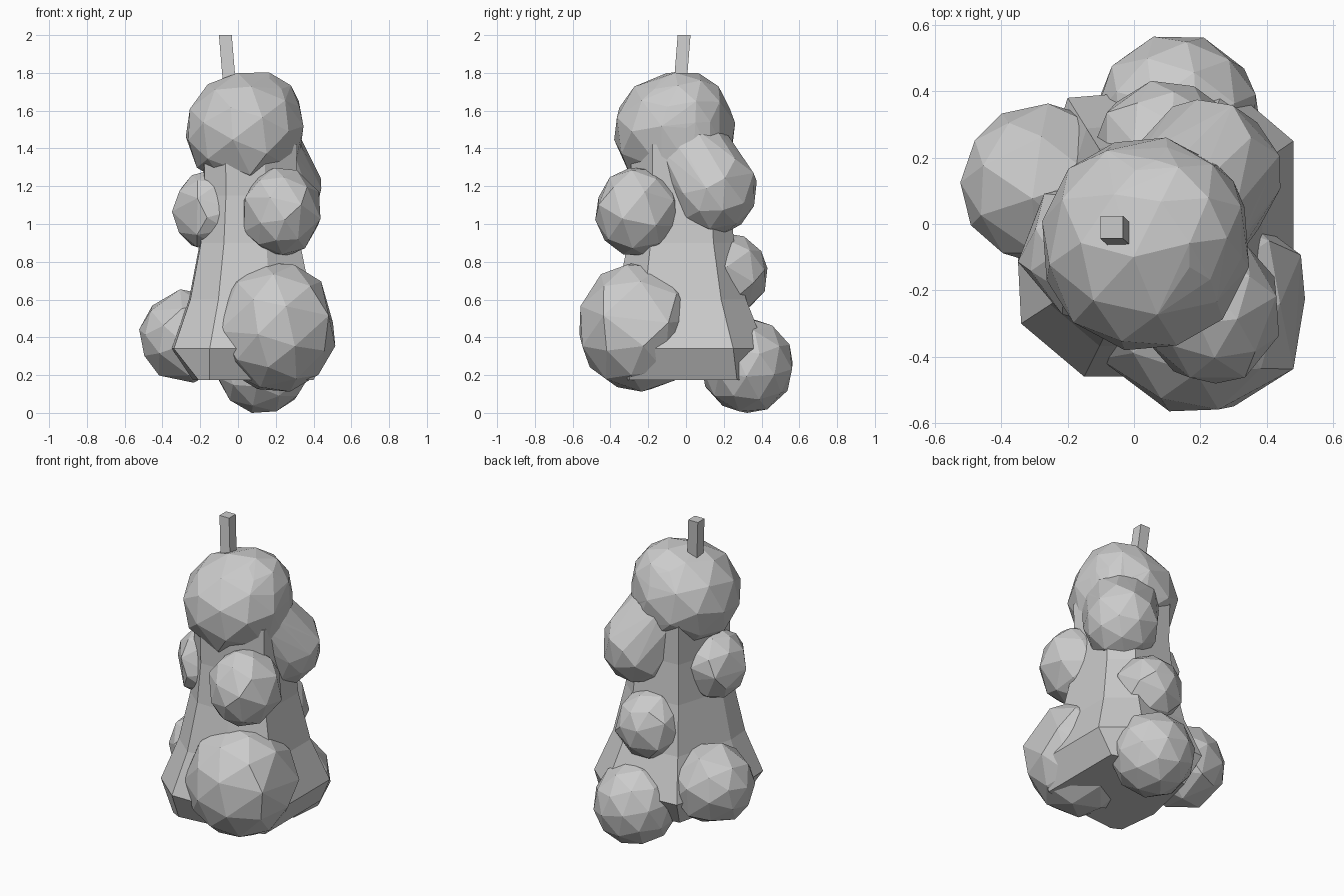
import bpy, bmesh
from mathutils import Matrix, Euler

if "Cube" in bpy.data.objects:
    bpy.data.objects.remove(bpy.data.objects["Cube"])


def finish(bm, name):
    bmesh.ops.recalc_face_normals(bm, faces=bm.faces)
    mesh = bpy.data.meshes.new(name)
    bm.to_mesh(mesh)
    bm.free()
    obj = bpy.data.objects.new(name, mesh)
    bpy.context.collection.objects.link(obj)
    return obj


def add_ball(bm, centre, radii, turn):
    m = (Matrix.Translation(centre) @ Matrix.Diagonal((*radii, 1))
         @ Euler((turn, turn * 0.7, turn * 1.3)).to_matrix().to_4x4())
    bmesh.ops.create_icosphere(bm, subdivisions=2, radius=1.0, matrix=m)


def wrap(bm):
    """Keep only the convex hull of the mesh."""
    hull = bmesh.ops.convex_hull(bm, input=bm.verts[:])
    inner = {g for g in hull["geom_interior"] + hull["geom_unused"]
             if isinstance(g, bmesh.types.BMVert)}
    bmesh.ops.delete(bm, geom=list(inner), context='VERTS')


def coarsen(obj, ratio):
    mod = obj.modifiers.new("facets", 'DECIMATE')
    mod.ratio = ratio


def loft(name, rings):
    bm = bmesh.new()
    loops = [[bm.verts.new(p) for p in ring] for ring in rings]
    n = len(loops[0])
    for a, b in zip(loops, loops[1:]):
        for i in range(n):
            j = (i + 1) % n
            bm.faces.new((a[i], a[j], b[j], b[i]))
    bm.faces.new(loops[0][::-1])
    bm.faces.new(loops[-1])
    return finish(bm, name)


# Tapered core of the cluster, with a chamfered foot
outline = [(0.48, 0.25), (0.48, -0.27), (0.2, -0.46), (-0.15, -0.46),
           (-0.34, -0.3), (-0.35, -0.1), (-0.2, 0.38), (0.28, 0.42)]
foot = [(0.4, 0.27), (0.4, -0.3), (0.15, -0.36), (-0.15, -0.39),
        (-0.21, -0.36), (-0.24, -0.1), (-0.15, 0.28), (0.22, 0.32)]
cx, cy = 0.06, -0.04
levels = [(0.34, 1.0), (0.6, 0.78), (0.9, 0.64), (1.15, 0.59), (1.42, 0.6)]
rings = [[(x, y, 0.175) for x, y in foot]]
rings += [[(cx + (x - cx) * s, cy + (y - cy) * s, z) for x, y in outline]
          for z, s in levels]
loft("core", rings)

# Round fruits around the core: name, centre, radii, turn, facet ratio
fruits = [
    ("fruit_large_front", (0.2, -0.25, 0.455), (0.33, 0.33, 0.352), 0.3, 0.9),
    ("fruit_upper_front", (0.23, -0.255, 1.065), (0.215, 0.23, 0.24), 0.8, 0.8),
    ("fruit_upper_left", (-0.14, -0.08, 1.07), (0.205, 0.21, 0.22), 0.5, 0.8),
    ("fruit_middle_back", (0.09, 0.22, 0.735), (0.212, 0.217, 0.22), 1.0, 0.8),
    ("fruit_low_left", (-0.27, 0.12, 0.407), (0.256, 0.247, 0.245), 0.6, 0.8),
    ("fruit_low_back", (0.13, 0.325, 0.252), (0.253, 0.25, 0.257), 1.2, 1.0),
]
for name, centre, radii, turn, ratio in fruits:
    bm = bmesh.new()
    add_ball(bm, centre, radii, turn)
    if name == "fruit_low_back":  # rests exactly on the ground
        low = min(v.co.z for v in bm.verts)
        bmesh.ops.translate(bm, verts=bm.verts, vec=(0, 0, -low))
    coarsen(finish(bm, name), ratio)

# Broad top mass, fuller toward the back right
bm = bmesh.new()
add_ball(bm, (0.035, -0.06, 1.49), (0.32, 0.33, 0.315), 0.4)
add_ball(bm, (0.105, -0.015, 1.57), (0.24, 0.25, 0.243), 0.7)
add_ball(bm, (0.10, 0.0, 1.39), (0.24, 0.24, 0.24), 1.1)
wrap(bm)
coarsen(finish(bm, "top_fruit"), 0.9)

# Upper back fruit, joined to the top mass by a thick neck
bm = bmesh.new()
add_ball(bm, (0.22, 0.15, 1.185), (0.225, 0.23, 0.245), 0.9)
add_ball(bm, (0.11, 0.02, 1.4), (0.235, 0.235, 0.2), 0.5)
wrap(bm)
coarsen(finish(bm, "fruit_upper_back"), 0.85)

# Square leaning stem
h = 0.034
square = [(-h, -h), (h, -h), (h, h), (-h, h)]
loft("stem", [[(px + x, py + y, z) for x, y in square]
              for px, py, z in [(-0.042, -0.034, 1.7), (-0.067, -0.01, 2.0)]])
